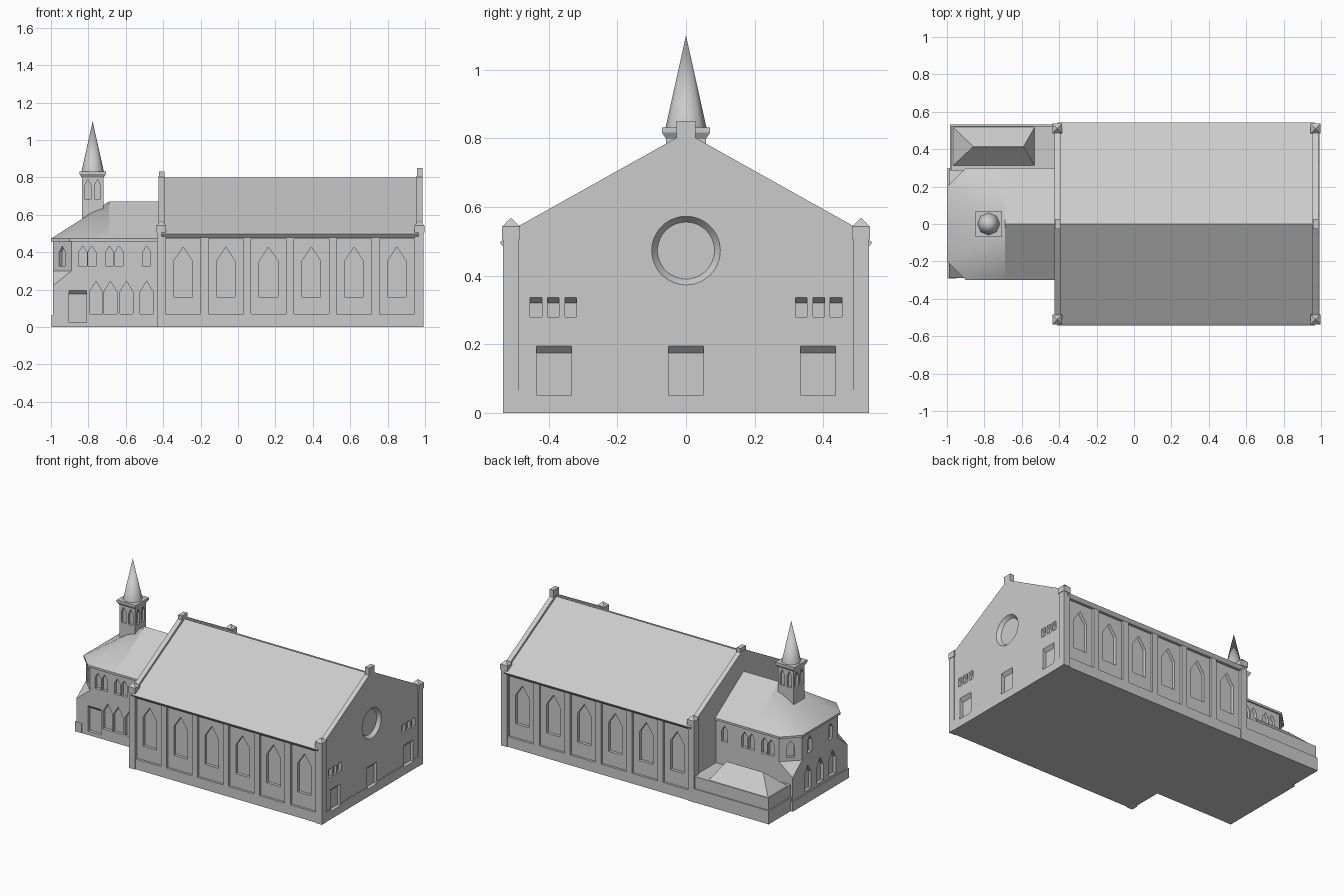
import bpy, bmesh, math
from mathutils import Vector

if "Cube" in bpy.data.objects:
    bpy.data.objects.remove(bpy.data.objects["Cube"])

stone = bpy.data.materials.new("grey_stone")
stone.diffuse_color = (0.6, 0.6, 0.6, 1)
stone.use_nodes = True
stone.node_tree.nodes["Principled BSDF"].inputs["Base Color"].default_value = stone.diffuse_color


def loft(bm, a, b):
    """Closed solid between two rings with equal point counts."""
    va = [bm.verts.new(p) for p in a]
    vb = [bm.verts.new(p) for p in b]
    n = len(a)
    bm.faces.new(va)
    bm.faces.new(vb[::-1])
    for i in range(n):
        j = (i + 1) % n
        bm.faces.new((va[j], va[i], vb[i], vb[j]))


def make(name, bm):
    bmesh.ops.recalc_face_normals(bm, faces=bm.faces)
    me = bpy.data.meshes.new(name)
    bm.to_mesh(me)
    bm.free()
    me.materials.append(stone)
    ob = bpy.data.objects.new(name, me)
    bpy.context.collection.objects.link(ob)
    return ob


def solid(name, a, b):
    bm = bmesh.new()
    loft(bm, a, b)
    return make(name, bm)


def prism_x(name, pts, x0, x1):
    return solid(name, [(x0, y, z) for y, z in pts], [(x1, y, z) for y, z in pts])


def rect(x0, x1, y0, y1, z):
    return [(x0, y0, z), (x1, y0, z), (x1, y1, z), (x0, y1, z)]


def box(name, x0, x1, y0, y1, z0, z1):
    return solid(name, rect(x0, x1, y0, y1, z0), rect(x0, x1, y0, y1, z1))


def square(cx, cy, r, z):
    return rect(cx - r, cx + r, cy - r, cy + r, z)


def cut(objs, bm):
    """Subtract the collected recess solids from each object."""
    cutter = make("cutter", bm)
    cutter.hide_render = True
    for ob in objs:
        m = ob.modifiers.new("cut", 'BOOLEAN')
        m.object, m.operation, m.solver = cutter, 'DIFFERENCE', 'EXACT'
        bpy.context.view_layer.objects.active = ob
        bpy.ops.object.modifier_apply(modifier=m.name)
    bpy.data.objects.remove(cutter)


def recess(bm, origin, normal, outer, depth, inner=None, e=0.012):
    """Recess in a wall; outlines are (u, z), u runs along the wall."""
    inner = inner or outer
    n = Vector((normal[0], normal[1], 0)).normalized()
    t = Vector((-n.y, n.x, 0))
    o = Vector((origin[0], origin[1], 0))
    k = e / depth
    out = [(a + (a - c) * k, b + (b - d) * k) for (a, b), (c, d) in zip(outer, inner)]
    loft(bm, [o + t * u + n * e + Vector((0, 0, z)) for u, z in out],
         [o + t * u - n * depth + Vector((0, 0, z)) for u, z in inner])


def lancet(c, w, z0, zs, z1):
    return [(c - w / 2, z0), (c + w / 2, z0), (c + w / 2, zs), (c, z1), (c - w / 2, zs)]


def hooded(c, w, z0, z1):
    return [(c - w / 2, z0), (c + w / 2, z0), (c + w / 2, z1), (c - w / 2, z1)]


# nave walls with recessed bays and pointed windows
nave = box("nave_walls", -0.40, 0.96, -0.527, 0.527, 0, 0.485)
bays, wins = bmesh.new(), bmesh.new()
for s in (-1, 1):
    for i in range(6):
        c = -0.2935 + 0.2285 * i
        recess(bays, (0, s * 0.527), (0, s), hooded(-s * c, 0.187, 0.068, 0.474), 0.015)
        recess(wins, (0, s * 0.512), (0, s), lancet(-s * c, 0.1, 0.16, 0.353, 0.427), 0.02)
cut([nave], bays)
cut([nave], wins)

# nave roof with cornice
prism_x("nave_roof", [(-0.527, 0.477), (0.527, 0.477), (0.543, 0.497), (0.53, 0.506), (0, 0.8),
                      (-0.53, 0.506), (-0.543, 0.497)], -0.41, 0.965)

# gable walls with ridge blocks
gable = [(-0.5, 0), (0.5, 0), (0.5, 0.538), (0.487, 0.545), (0.02, 0.806), (-0.02, 0.806),
         (-0.487, 0.545), (-0.5, 0.538)]
east = prism_x("east_gable", gable, 0.955, 0.987)
prism_x("west_gable", gable, -0.425, -0.393)
box("east_ridge_block", 0.958, 0.987, -0.028, 0.028, 0.77, 0.85)
box("west_ridge_block", -0.422, -0.393, -0.028, 0.028, 0.77, 0.83)
plinth = box("east_plinth", 0.96, 0.991, -0.49, 0.49, 0, 0.066)

# doors, small windows and round window of the east end
bm = bmesh.new()
for c in (-0.385, 0, 0.385):
    recess(bm, (0.987, 0), (1, 0), hooded(c, 0.102, 0.052, 0.195), 0.02,
           hooded(c, 0.102, 0.052, 0.175))
for s in (-1, 1):
    for c in (0.336, 0.387, 0.437):
        recess(bm, (0.987, 0), (1, 0), hooded(s * c, 0.034, 0.28, 0.337), 0.02,
               hooded(s * c, 0.034, 0.28, 0.32))
ring = [(math.cos(a * math.tau / 48), math.sin(a * math.tau / 48)) for a in range(48)]
recess(bm, (0.987, 0), (1, 0), [(0.1 * a, 0.473 + 0.1 * b) for a, b in ring], 0.022,
       [(0.083 * a, 0.473 + 0.083 * b) for a, b in ring])
cut([east, plinth], bm)

# corner piers with pyramid caps
for x in (-0.41, 0.97):
    for y in (-0.51, 0.51):
        bm = bmesh.new()
        loft(bm, square(x, y, 0.023, 0), square(x, y, 0.023, 0.51))
        loft(bm, square(x, y, 0.026, 0.505), square(x, y, 0.026, 0.543))
        loft(bm, square(x, y, 0.026, 0.543), square(x, y, 0.001, 0.567))
        make("corner_pier", bm)

# choir walls, chamfered above sloping corners
choir = box("choir_walls", -0.99, -0.42, -0.29, 0.29, 0, 0.468)
bm = bmesh.new()
for s in (-1, 1):
    tri = [(-0.79, s * 0.39, 0.3), (-1.09, s * 0.09, 0.3), (-1.09, s * 0.39, 0.06)]
    loft(bm, tri, [(x, y, 0.6) for x, y, z in tri])
cut([choir], bm)

# choir windows and door
bm = bmesh.new()
for s in (-1, 1):
    for c in (-0.83, -0.781, -0.687, -0.636, -0.488):
        recess(bm, (0, s * 0.29), (0, s), lancet(-s * c, 0.043, 0.325, 0.4, 0.433), 0.02)
    recess(bm, (-0.94, s * 0.24), (-1, s), lancet(0, 0.046, 0.325, 0.4, 0.433), 0.02)
    recess(bm, (-0.99, 0), (-1, 0), lancet(s * 0.11, 0.046, 0.325, 0.4, 0.433), 0.02)
for c in (-0.759, -0.682, -0.596, -0.488):
    recess(bm, (0, -0.29), (0, -1), lancet(c, 0.07, 0.07, 0.187, 0.245), 0.02)
for c in (-0.13, 0, 0.13):
    recess(bm, (-0.99, 0), (-1, 0), lancet(c, 0.07, 0.08, 0.187, 0.245), 0.02)
recess(bm, (0, -0.29), (0, -1), hooded(-0.857, 0.095, 0.025, 0.195), 0.02,
       hooded(-0.857, 0.095, 0.025, 0.175))
cut([choir], bm)
box("choir_plinth", -0.998, -0.95, -0.292, 0.3, 0, 0.065)

# choir roof: rounded fan meeting a short ridge
bm = bmesh.new()
eave = [(-0.42, -0.3), (-0.69, -0.3), (-0.9, -0.3), (-1, -0.2), (-1, 0), (-1, 0.2), (-0.9, 0.3),
        (-0.69, 0.3), (-0.42, 0.3)]
lo = [bm.verts.new((x, y, 0.458)) for x, y in eave]
hi = [bm.verts.new((x, y, 0.472)) for x, y in eave]
top, end = bm.verts.new((-0.69, 0, 0.67)), bm.verts.new((-0.42, 0, 0.67))
bm.faces.new(lo)
for i in range(8):
    bm.faces.new((lo[i], lo[i + 1], hi[i + 1], hi[i]))
    if 0 < i < 7:
        bm.faces.new((hi[i], hi[i + 1], top)).smooth = True
bm.faces.new((hi[0], hi[1], top, end))
bm.faces.new((hi[7], hi[8], end, top))
bm.faces.new((lo[0], hi[0], end, hi[8], lo[8]))
make("choir_roof", bm)

# bell tower with paired openings
tx = -0.777
tower = solid("tower", square(tx, 0, 0.058, 0.46), square(tx, 0, 0.058, 0.805))
bm = bmesh.new()
for nx, ny in ((1, 0), (-1, 0), (0, 1), (0, -1)):
    for c in (-0.026, 0.026):
        recess(bm, (tx + nx * 0.058, ny * 0.058), (nx, ny), lancet(c, 0.034, 0.685, 0.755, 0.79), 0.015)
cut([tower], bm)
bm = bmesh.new()
loft(bm, square(tx, 0, 0.058, 0.798), square(tx, 0, 0.07, 0.817))
loft(bm, square(tx, 0, 0.07, 0.817), square(tx, 0, 0.07, 0.832))
make("tower_cornice", bm)

# spire
bm = bmesh.new()
bmesh.ops.create_cone(bm, cap_ends=True, segments=8, radius1=0.06, radius2=0, depth=0.27)
bmesh.ops.translate(bm, verts=bm.verts, vec=(tx, 0, 0.965))
for f in bm.faces:
    f.smooth = len(f.verts) == 3
make("spire", bm)

# north annex with plinth and hipped roof
box("annex_walls", -0.975, -0.42, 0.28, 0.525, 0, 0.17)
box("annex_plinth", -0.983, -0.42, 0.28, 0.532, 0, 0.09)
solid("annex_roof", rect(-0.97, -0.53, 0.31, 0.52, 0.168),
      [(-0.86, 0.413, 0.27), (-0.59, 0.413, 0.27), (-0.59, 0.415, 0.27), (-0.86, 0.415, 0.27)])
